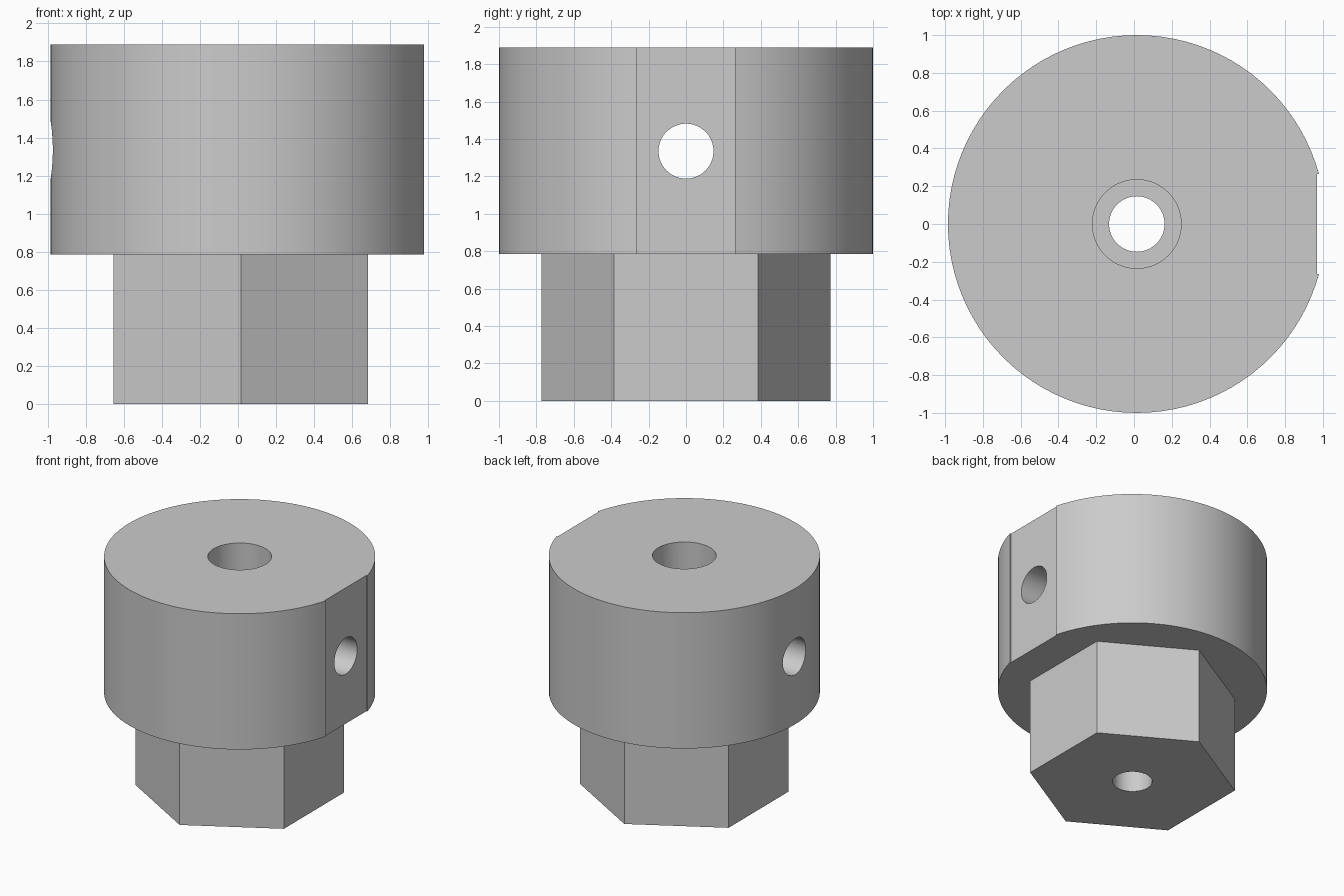
import bpy
import math

cube = bpy.data.objects.get("Cube")
if cube:
    bpy.data.objects.remove(cube, do_unlink=True)

AXIS_X = 0.015      # the flat shifts the round axis off the centre
HEX_TOP = 0.785
HEIGHT = 1.89
CROSS_Z = 1.335

grey = bpy.data.materials.new("plain_grey")
grey.use_nodes = True
colour = (0.6, 0.6, 0.6, 1)
grey.diffuse_color = colour
grey.node_tree.nodes["Principled BSDF"].inputs["Base Color"].default_value = colour


def prism(name, sides, radius, bottom, top, spin=0.0):
    """Upright prism on the main axis."""
    bpy.ops.mesh.primitive_cylinder_add(
        vertices=sides, radius=radius, depth=top - bottom,
        location=(AXIS_X, 0, (bottom + top) / 2), rotation=(0, 0, spin))
    obj = bpy.context.object
    obj.name = name
    obj.data.materials.append(grey)
    return obj


def combine(target, tool, operation):
    """Apply a boolean and discard its tool."""
    mod = target.modifiers.new(tool.name, 'BOOLEAN')
    mod.object = tool
    mod.operation = operation
    mod.solver = 'EXACT'
    bpy.context.view_layer.objects.active = target
    bpy.ops.object.modifier_apply(modifier=mod.name)
    bpy.data.objects.remove(tool, do_unlink=True)


# Round collar fused to the hexagonal drive, corners on the y axis
hub = prism("hex_hub", 96, 1.0, HEX_TOP, HEIGHT)
drive = prism("hex_drive", 6, 0.772, 0, HEX_TOP + 0.1, math.radians(60))
combine(hub, drive, 'UNION')

# Recessed flat on the left side of the collar
bpy.ops.mesh.primitive_cube_add(size=1, location=(1.07, 0, 1.4))
flat = bpy.context.object
flat.name = "flat_cutter"
flat.scale = (0.2, 0.53, 1.6)
combine(hub, flat, 'DIFFERENCE')

# Shaft bore from the top, narrower hole through the drive
combine(hub, prism("shaft_bore", 64, 0.235, HEX_TOP, HEIGHT + 0.2), 'DIFFERENCE')
combine(hub, prism("screw_hole", 64, 0.147, -0.2, HEX_TOP + 0.2), 'DIFFERENCE')

# Cross hole through both sides of the collar
cross = prism("cross_hole", 64, 0.147, 0, 3)
cross.rotation_euler = (0, math.pi / 2, 0)
cross.location = (0, 0, CROSS_Z)
combine(hub, cross, 'DIFFERENCE')

# Smooth round walls, crisp edges
bpy.ops.object.select_all(action='DESELECT')
hub.select_set(True)
bpy.context.view_layer.objects.active = hub
bpy.ops.object.shade_smooth_by_angle(angle=math.radians(25))
